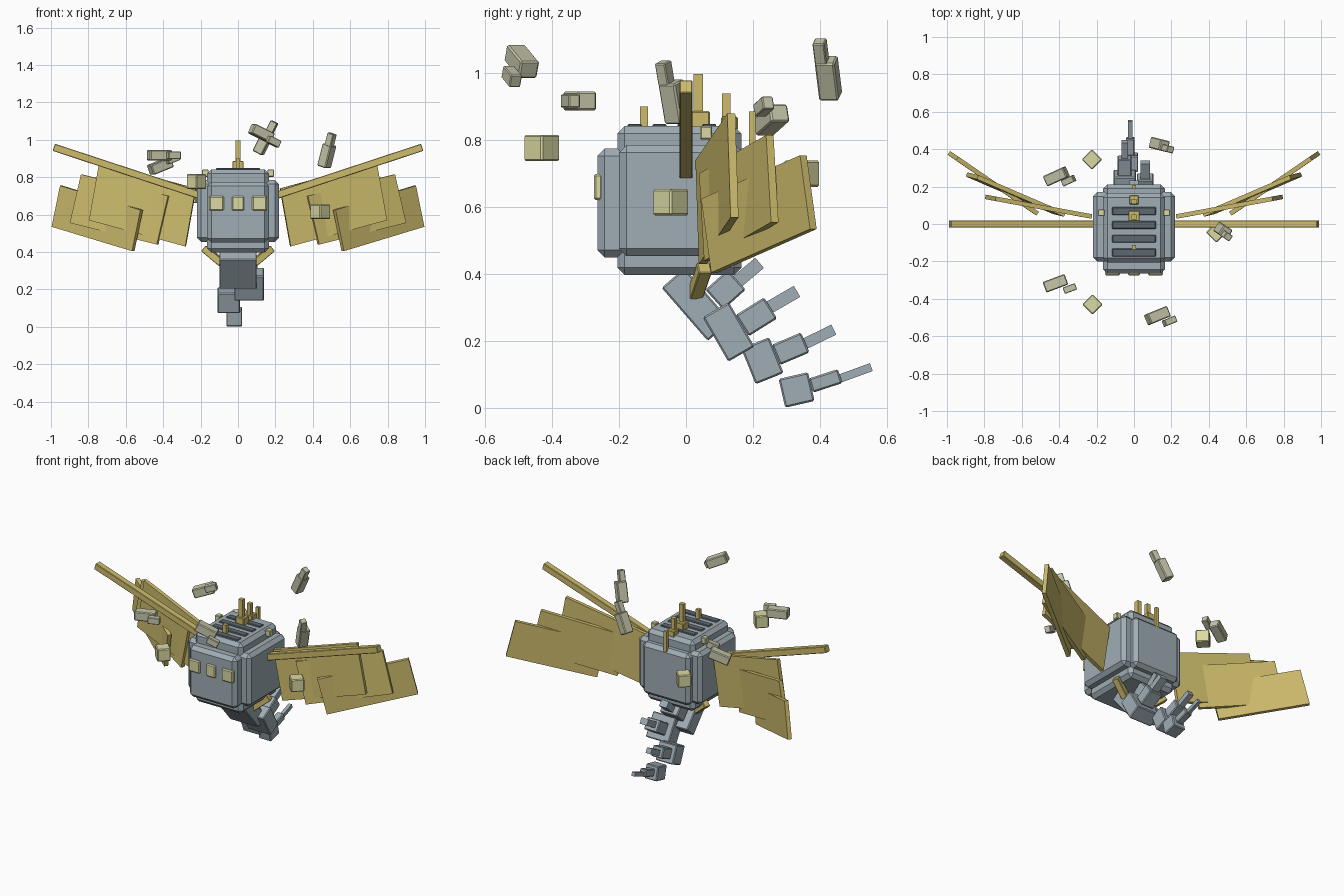
import bpy, bmesh
from math import radians
from mathutils import Matrix, Vector, Euler

if "Cube" in bpy.data.objects:
    bpy.data.objects.remove(bpy.data.objects["Cube"], do_unlink=True)


def material(name, rgb):
    m = bpy.data.materials.new(name)
    m.use_nodes = True
    m.diffuse_color = (*rgb, 1)
    m.node_tree.nodes["Principled BSDF"].inputs["Base Color"].default_value = (*rgb, 1)
    return m


STEEL = material("blue_grey", (0.35, 0.42, 0.46))
DARK = material("dark_slate", (0.11, 0.14, 0.16))
GOLD = material("gold", (0.61, 0.50, 0.15))
PALE = material("pale_yellow", (0.71, 0.70, 0.37))
STONE = material("pale_stone", (0.57, 0.57, 0.41))


def block(name, mat, center, edges, bevel=0.0):
    """Box spanned by three edge vectors around a centre."""
    frame = Matrix([Vector(e) for e in edges]).transposed().to_4x4()
    bm = bmesh.new()
    bmesh.ops.create_cube(bm, size=1, matrix=Matrix.Translation(center) @ frame)
    bmesh.ops.recalc_face_normals(bm, faces=bm.faces)
    if bevel:
        bmesh.ops.bevel(bm, geom=bm.edges[:], offset=bevel, segments=1,
                        affect='EDGES', profile=0.5)
    mesh = bpy.data.meshes.new(name)
    bm.to_mesh(mesh)
    bm.free()
    mesh.materials.append(mat)
    ob = bpy.data.objects.new(name, mesh)
    bpy.context.collection.objects.link(ob)
    return ob


def box(name, mat, center, size, rot=None, bevel=0.0):
    r = rot.to_matrix() if rot else Matrix.Identity(3)
    return block(name, mat, center, [r.col[i] * size[i] for i in range(3)], bevel)


def rod(name, mat, a, b, width):
    a, b = Vector(a), Vector(b)
    axis = b - a
    return box(name, mat, (a + b) / 2, (axis.length, width, width),
               axis.to_track_quat('X', 'Z'), 0.003)


# Body: three crossed chamfered boxes
box("body_tall", STEEL, (0, -0.02, 0.62), (0.33, 0.37, 0.445), bevel=0.022)
box("body_wide", STEEL, (0, -0.015, 0.62), (0.44, 0.37, 0.33), bevel=0.022)
box("body_deep", STEEL, (0, -0.027, 0.613), (0.33, 0.475, 0.325), bevel=0.022)

# Roof slats
for i in range(4):
    box("roof_slat", DARK, (0, -0.153 + 0.074 * i, 0.84), (0.235, 0.042, 0.018), bevel=0.004)

# Eyes
for x, w in ((-0.115, 0.078), (0, 0.065), (0.115, 0.078)):
    box("eye", PALE, (x, -0.262, 0.66), (w, 0.026, 0.078), bevel=0.006)

# Roof antennas
for y, w, bottom, top in ((-0.125, 0.024, 0.83, 0.9), (0.037, 0.028, 0.83, 0.997),
                          (0.12, 0.026, 0.83, 0.94), (0.198, 0.02, 0.75, 0.885)):
    box("antenna", GOLD, (0, y, (bottom + top) / 2), (w, w, top - bottom))
box("antenna_base_large", GOLD, (0, 0.043, 0.862), (0.06, 0.056, 0.05), bevel=0.004)
box("antenna_base_small", GOLD, (0, 0.13, 0.85), (0.05, 0.05, 0.04), bevel=0.004)

# Wings: spar, three overlapping panels, shoulder knob and belly strut
panels = {  # tip top, tip bottom, inner bottom
    "wing_panel_inner": ((0.74, 0.135, 0.88), (0.795, 0.145, 0.57), (0.28, 0.05, 0.43)),
    "wing_panel_middle": ((0.835, 0.25, 0.815), (0.895, 0.265, 0.555), (0.43, 0.065, 0.44)),
    "wing_panel_outer": ((0.945, 0.35, 0.755), (0.99, 0.38, 0.535), (0.56, 0.085, 0.405)),
}
for s, side in ((1, "left_"), (-1, "right_")):
    def flip(p):
        return Vector((s * p[0], p[1], p[2]))
    rod(side + "wing_spar", GOLD, flip((0.14, 0, 0.682)), flip((0.985, 0, 0.96)), 0.04)
    for name, pts in panels.items():
        top, low, inner = (flip(p) for p in pts)
        u, v = inner - low, top - low
        block(side + name, GOLD, (top + inner) / 2, (u, v, u.cross(v).normalized() * 0.024))
    box(side + "shoulder_knob", PALE, flip((0.175, 0.06, 0.822)), (0.035, 0.036, 0.04), bevel=0.004)
    rod(side + "belly_strut", GOLD, flip((0.18, 0.055, 0.42)), flip((0.085, 0.028, 0.34)), 0.04)

# Tail: four shrinking segments, each with a two-step spike behind
# part: (width, y, z, thickness along spike, height, tilt)
tail = (
    (0.0, (0.2, 0.03, 0.31, 0.09, 0.21, 41), (0.12, 0.118, 0.354, 0.09, 0.08, 42),
     (0.05, 0.185, 0.405, 0.09, 0.04, 40)),
    (0.06, (0.16, 0.127, 0.228, 0.09, 0.153, 30), (0.09, 0.21, 0.273, 0.1, 0.074, 32),
     (0.05, 0.288, 0.324, 0.1, 0.038, 30)),
    (-0.05, (0.12, 0.228, 0.142, 0.09, 0.115, 22), (0.075, 0.312, 0.178, 0.095, 0.065, 23),
     (0.035, 0.396, 0.213, 0.1, 0.033, 26)),
    (-0.02, (0.085, 0.33, 0.055, 0.09, 0.088, 13), (0.045, 0.416, 0.082, 0.092, 0.044, 18),
     (0.022, 0.506, 0.106, 0.1, 0.025, 20)),
)
for i, (x, *parts) in enumerate(tail, 1):
    for label, (w, y, z, d, h, tilt) in zip(("segment", "spike", "spike_tip"), parts):
        box(f"tail_{label}_{i}", STEEL, (x, y, z), (w, d, h),
            Euler((radians(tilt), 0, 0)), 0 if label == "spike_tip" else 0.005)

# Floating cubes
for p in ((-0.222, -0.43, 0.777), (-0.225, 0.345, 0.7), (0.44, -0.045, 0.615)):
    box("floating_cube", PALE, p, (0.078, 0.078, 0.078), Euler((0, 0, radians(45))), 0.005)

# Floating stone shards: large centre, small centre, long direction
shards = (
    ((-0.42, -0.317, 0.917), (-0.343, -0.345, 0.917), (0.12, 0.045, 0)),
    ((-0.415, 0.255, 0.86), (-0.35, 0.232, 0.9), (0.11, 0.05, 0.045)),
    ((0.125, -0.49, 1.035), (0.19, -0.52, 0.99), (0.11, 0.045, -0.055)),
    ((0.135, 0.425, 0.985), (0.18, 0.402, 1.065), (0.06, -0.015, 0.12)),
    ((0.475, -0.035, 0.915), (0.495, -0.063, 1.0), (0.03, -0.02, 0.12)),
)
for big, small, axis in shards:
    q = Vector(axis).to_track_quat('X', 'Z')
    box("stone_shard", STONE, big, (0.125, 0.06, 0.056), q, 0.005)
    box("stone_chip", STONE, small, (0.07, 0.036, 0.04), q, 0.003)
